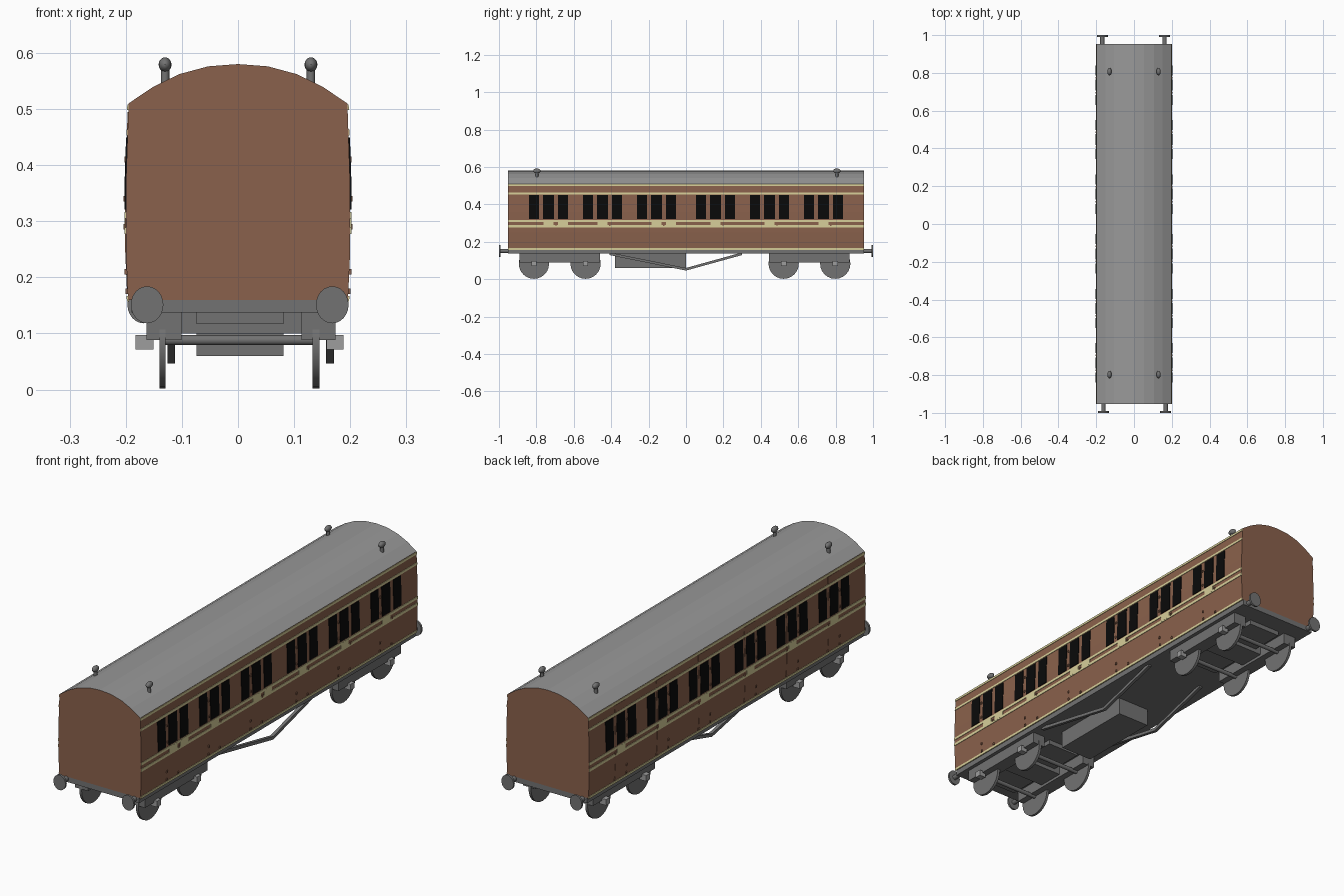
import bpy, bmesh, math
from mathutils import Matrix, Vector

if "Cube" in bpy.data.objects:
    bpy.data.objects.remove(bpy.data.objects["Cube"])


def mat(name, r, g, b):
    m = bpy.data.materials.new(name)
    m.diffuse_color = (r, g, b, 1)
    m.use_nodes = True
    m.node_tree.nodes["Principled BSDF"].inputs["Base Color"].default_value = m.diffuse_color
    return m


BROWN = mat("carriage brown", .255, .12, .072)
CREAM = mat("cream lining", .68, .62, .32)
BLACK = mat("window black", .003, .003, .003)
ROOF = mat("roof grey", .32, .32, .32)
STEEL = mat("underframe grey", .17, .17, .17)
LIGHT = mat("axle box grey", .34, .34, .34)


def prism(bm, pts, y0, y1):
    """Extrude an (x, z) outline along y."""
    a = [bm.verts.new((x, y0, z)) for x, z in pts]
    b = [bm.verts.new((x, y1, z)) for x, z in pts]
    n = len(pts)
    bm.faces.new(a)
    bm.faces.new(b[::-1])
    for i in range(n):
        j = (i + 1) % n
        bm.faces.new((a[i], b[i], b[j], a[j]))


def box(bm, x0, x1, y0, y1, z0, z1):
    prism(bm, [(x0, z0), (x1, z0), (x1, z1), (x0, z1)], y0, y1)


def rod(bm, p, q, r, sides=16, flat=1.0):
    """Cylinder from p to q; flat squeezes it sideways in x."""
    p, q = Vector(p), Vector(q)
    d = q - p
    m = (Matrix.Translation((p + q) / 2) @ Matrix.Diagonal((flat, 1, 1, 1))
         @ d.to_track_quat('Z', 'Y').to_matrix().to_4x4())
    bmesh.ops.create_cone(bm, cap_ends=True, segments=sides, radius1=r,
                          radius2=r, depth=d.length, matrix=m)


def finish(bm, name, *mats, smooth=False):
    bmesh.ops.recalc_face_normals(bm, faces=bm.faces)
    me = bpy.data.meshes.new(name)
    bm.to_mesh(me)
    bm.free()
    for m in mats:
        me.materials.append(m)
    ob = bpy.data.objects.new(name, me)
    bpy.context.collection.objects.link(ob)
    if smooth:
        bpy.ops.object.select_all(action='DESELECT')
        ob.select_set(True)
        bpy.context.view_layer.objects.active = ob
        bpy.ops.object.shade_smooth_by_angle(angle=math.radians(35))
    return ob


# Body shell: bowed sides, arched roof coloured by direction
L = .953
SIDE = [(.196, .16), (.2, .25), (.2, .36), (.195, .51)]
ARCH = [(.15, .54), (.105, .562), (.053, .576)]
half = SIDE + ARCH
bm = bmesh.new()
prism(bm, half + [(0, .58)] + [(-x, z) for x, z in half[::-1]], -L, L)
bm.normal_update()
bmesh.ops.recalc_face_normals(bm, faces=bm.faces)
for f in bm.faces:
    f.material_index = 1 if f.normal.z > .3 else 0
finish(bm, "body", BROWN, ROOF)


def side_x(z):
    for (xa, za), (xb, zb) in zip(SIDE, SIDE[1:]):
        if z <= zb:
            return xa + (xb - xa) * (z - za) / (zb - za)
    return SIDE[-1][0]


def plate(bm, s, y0, y1, z0, z1, off):
    """Thin plate following the bowed side."""
    zs = [z0] + [z for _, z in SIDE if z0 < z < z1] + [z1]
    outer = [(s * (side_x(z) + off), z) for z in zs]
    inner = [(s * (side_x(z) - .002), z) for z in zs[::-1]]
    prism(bm, outer + inner, y0, y1)


DOORS = [s * y for y in (.158, .447, .735) for s in (-1, 1)]
windows, lining, doors, fittings = (bmesh.new() for _ in range(4))
for s in (-1, 1):
    # Lining stripes along the side
    for z0, z1 in ((.498, .508), (.453, .463), (.305, .316), (.277, .289), (.157, .167)):
        plate(lining, s, -L, L, z0, z1, .0022)
    for y in DOORS:
        # Three windows for each compartment, door in the middle
        for dy, w in ((-.0775, .0265), (0, .029), (.0775, .0265)):
            plate(windows, s, y + dy - w, y + dy + w, .321, .449, .0025)
        plate(lining, s, y - .027, y + .027, .282, .312, .0024)
        if s < 0:
            plate(doors, s, y - .038, y + .038, .17, .495, .0012)
        # Hinges and handle
        for z in (.41, .34, .21, .175):
            plate(fittings, s, y - .043, y - .036, z - .005, z + .005, .004)
        for z in (.29, .175):
            plate(fittings, s, y + .036, y + .043, z - .005, z + .005, .004)
for y in (-.735, -.158):
    plate(lining, 1, y + .051, y + .104, .282, .312, .0024)
finish(windows, "windows", BLACK)
finish(lining, "lining", CREAM)
finish(doors, "doors", BROWN)
finish(fittings, "door_hinges", BROWN)

# Underframe floor
bm = bmesh.new()
box(bm, -.19, .19, -L, L, .137, .16)
finish(bm, "underframe", STEEL)

# Battery box
bm = bmesh.new()
box(bm, -.074, .081, -.38, 0, .06, .138)
finish(bm, "battery_box", STEEL)

# Truss rods
bm = bmesh.new()
for x in (-.119, .164):
    t = .007
    for ya in (-.41, .30):
        a, b = Vector((0, ya, .136)), Vector((0, 0, .053))
        lo, hi = [], []
        for p in (a, b):
            for dx, dz in ((-t, -t), (t, -t), (t, t), (-t, t)):
                (lo if p is a else hi).append(bm.verts.new((x + dx, p.y, p.z + dz)))
        bm.faces.new(lo)
        bm.faces.new(hi[::-1])
        for i in range(4):
            j = (i + 1) % 4
            bm.faces.new((lo[i], hi[i], hi[j], lo[j]))
finish(bm, "truss_rods", STEEL)

# Bogies
frames, wheels, boxes = (bmesh.new() for _ in range(3))
for yc in (-.675, .66):
    for x0, x1 in ((-.163, -.101), (.113, .174)):
        box(frames, x0, x1, yc - .215, yc + .215, .088, .138)
    box(frames, -.101, .113, yc - .06, yc + .06, .1, .138)
    box(frames, -.074, .081, yc - .21, yc + .21, .117, .138)
    for dy in (-.138, .138):
        y = yc + dy
        rod(wheels, (-.14, y, .083), (-.129, y, .083), .081, 24)
        rod(wheels, (.133, y, .083), (.145, y, .083), .081, 24)
        rod(wheels, (-.13, y, .088), (.135, y, .088), .009, 12)
        box(boxes, -.183, -.151, y - .014, y + .014, .071, .097)
        box(boxes, .158, .188, y - .014, y + .014, .071, .097)
finish(frames, "bogie_frames", STEEL)
finish(wheels, "wheels_and_axles", STEEL, smooth=True)
finish(boxes, "axle_boxes", LIGHT)

# Buffers, the back pair being the front pair turned round
bm = bmesh.new()
for e in (-1, 1):
    for x in (-.162, .168):
        x = -e * x
        rod(bm, (x, e * .94, .151), (x, e * .993, .151), .011, 12)
        rod(bm, (x, e * .991, .151), (x, e, .151), .033, 24, .88)
finish(bm, "buffers", STEEL, smooth=True)

# Roof ventilators
bm = bmesh.new()
for x in (-.13, .13):
    for y in (-.797, .807):
        rod(bm, (x, y, .54), (x, y, .578), .0075, 12)
        bmesh.ops.create_uvsphere(
            bm, u_segments=16, v_segments=10, radius=1,
            matrix=Matrix.Translation((x, y, .579)) @ Matrix.Diagonal((.0115, .02, .013, 1)))
finish(bm, "roof_vents", STEEL, smooth=True)
